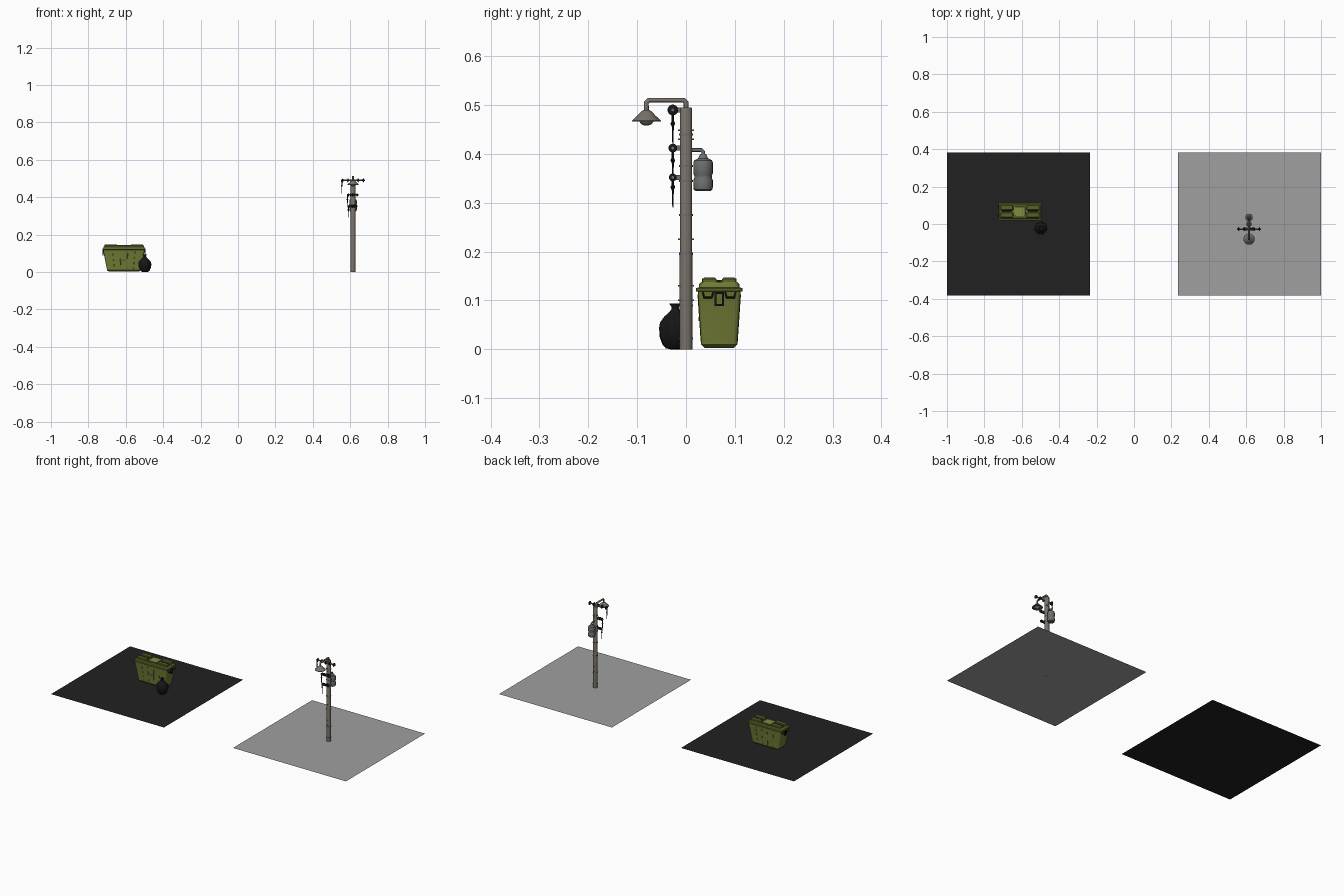
import bpy, bmesh, math
from mathutils import Vector

if "Cube" in bpy.data.objects:
    bpy.data.objects.remove(bpy.data.objects["Cube"])


def mat(name, r, g, b, a=1.0):
    m = bpy.data.materials.new(name)
    m.diffuse_color = (r, g, b, a)
    m.use_nodes = True
    m.node_tree.nodes["Principled BSDF"].inputs["Base Color"].default_value = m.diffuse_color
    return m


GREEN = mat("bin_green", 0.16, 0.19, 0.035)
DARK_GREEN = mat("lid_green", 0.10, 0.12, 0.022)
LIGHT_GREEN = mat("pad_green", 0.22, 0.26, 0.06)
BLACK = mat("black", 0.008, 0.008, 0.008)
ASPHALT = mat("asphalt", 0.015, 0.015, 0.015)
PAVING = mat("paving", 0.35, 0.35, 0.35, 0.7)
POLE = mat("pole_brown", 0.19, 0.165, 0.14)
METAL = mat("metal", 0.16, 0.16, 0.16)


def finish(name, bm, m, smooth=True):
    bmesh.ops.recalc_face_normals(bm, faces=bm.faces)
    me = bpy.data.meshes.new(name)
    bm.to_mesh(me)
    bm.free()
    ob = bpy.data.objects.new(name, me)
    bpy.context.collection.objects.link(ob)
    me.materials.append(m)
    if smooth:
        bpy.ops.object.select_all(action='DESELECT')
        ob.select_set(True)
        bpy.context.view_layer.objects.active = ob
        bpy.ops.object.shade_smooth_by_angle(angle=math.radians(35))
    return ob


def skin(name, rings, m, smooth=True):
    """Join closed rings of points and cap both ends."""
    bm = bmesh.new()
    vs = [[bm.verts.new(p) for p in r] for r in rings]
    n = len(vs[0])
    for a, b in zip(vs, vs[1:]):
        for i in range(n):
            bm.faces.new((a[i], a[(i + 1) % n], b[(i + 1) % n], b[i]))
    bm.faces.new(vs[0])
    bm.faces.new(vs[-1])
    return finish(name, bm, m, smooth)


def lathe(name, at, prof, m, n=16, axis='z', pleat=0.0):
    rings = []
    for r, h in prof:
        ring = []
        for i in range(n):
            t = 2 * math.pi * i / n
            k = r * (1 + pleat * math.cos(7 * t + 40 * h))
            p = Vector((k * math.cos(t), k * math.sin(t), h))
            if axis == 'x':
                p = Vector((p.z, p.x, p.y))
            ring.append(Vector(at) + p)
        rings.append(ring)
    return skin(name, rings, m)


def loft(name, at, sections, m, corner=0.008):
    """Rounded rectangles stacked in z: (half x, half y, z)."""
    rings = []
    for hx, hy, z in sections:
        ring = []
        for k, (sx, sy) in enumerate(((1, 1), (-1, 1), (-1, -1), (1, -1))):
            for j in range(4):
                t = math.pi / 2 * (k + j / 3)
                ring.append((at[0] + sx * (hx - corner) + corner * math.cos(t),
                             at[1] + sy * (hy - corner) + corner * math.sin(t), z))
        rings.append(ring)
    return skin(name, rings, m)


def box(name, c, s, m):
    bm = bmesh.new()
    bmesh.ops.create_cube(bm, size=1)
    for v in bm.verts:
        v.co = Vector(c) + Vector((v.co.x * s[0], v.co.y * s[1], v.co.z * s[2]))
    return finish(name, bm, m, False)


def tube(name, pts, r, m):
    cu = bpy.data.curves.new(name, 'CURVE')
    cu.dimensions = '3D'
    cu.bevel_depth = r
    cu.bevel_resolution = 2
    cu.use_fill_caps = True
    sp = cu.splines.new('POLY')
    sp.points.add(len(pts) - 1)
    for q, p in zip(sp.points, pts):
        q.co = (*p, 1)
    ob = bpy.data.objects.new(name, cu)
    bpy.context.collection.objects.link(ob)
    cu.materials.append(m)
    return ob


# Ground tiles
for name, x, m in (("asphalt_tile", -0.617, ASPHALT), ("paving_tile", 0.617, PAVING)):
    bm = bmesh.new()
    bmesh.ops.create_grid(bm, x_segments=1, y_segments=1, size=0.383)
    bmesh.ops.translate(bm, verts=bm.verts, vec=(x, 0, 0))
    finish(name, bm, m, False)

# Bin body, rim and lid
BX, BY = -0.61, 0.068
loft("bin_body", (BX, BY), [(0.082, 0.030, 0.003), (0.091, 0.037, 0.010), (0.091, 0.037, 0.014),
                            (0.109, 0.043, 0.105), (0.111, 0.044, 0.120)], GREEN)
loft("bin_rim", (BX, BY), [(0.112, 0.045, 0.118), (0.115, 0.048, 0.119), (0.115, 0.048, 0.125),
                           (0.111, 0.044, 0.126)], DARK_GREEN)
loft("bin_lid", (BX, BY), [(0.110, 0.042, 0.125), (0.109, 0.041, 0.134), (0.106, 0.037, 0.138)], GREEN)
for s in (-1, 1):
    # Raised lid frames with a slot
    for t in (-1, 1):
        loft("lid_ridge", (BX + s * 0.070, BY + t * 0.020),
             [(0.035, 0.015, 0.136), (0.034, 0.014, 0.144), (0.031, 0.011, 0.147)], DARK_GREEN, 0.004)
    box("lid_slot", (BX + s * 0.070, BY, 0.139), (0.055, 0.010, 0.004), BLACK)
    box("lid_hinge_strip", (BX, BY + s * 0.031, 0.140), (0.072, 0.009, 0.010), DARK_GREEN)
    # End handles and latch frame
    for t in (-1, 1):
        x0, x1 = BX + s * 0.108, BX + s * 0.114
        y = BY + t * 0.023
        tube("end_handle", [(x0, y - 0.011, 0.119), (x1, y - 0.008, 0.106),
                            (x1, y + 0.008, 0.106), (x0, y + 0.011, 0.119)], 0.002, BLACK)
    x = BX + s * 0.112
    for t in (-1, 1):
        box("latch_side", (x, BY + t * 0.008, 0.103), (0.006, 0.004, 0.028), BLACK)
    for z in (0.091, 0.115):
        box("latch_bar", (x, BY, z), (0.006, 0.018, 0.004), BLACK)
    # Upright ribs on the long sides
    for u in (-0.06, -0.02, 0.02, 0.06):
        tube("side_rib", [(BX + u * 0.85, BY + s * 0.0365, 0.016),
                          (BX + u, BY + s * 0.0430, 0.112)], 0.0015, GREEN)
loft("lid_pad", (BX, BY), [(0.029, 0.025, 0.136), (0.028, 0.024, 0.142)], LIGHT_GREEN, 0.004)
box("front_plate", (BX, BY - 0.041, 0.062), (0.024, 0.003, 0.008), DARK_GREEN)

# Tied rubbish bag
lathe("rubbish_bag", (-0.498, -0.022, 0),
      [(0.010, 0.0), (0.019, 0.002), (0.026, 0.010), (0.032, 0.026), (0.034, 0.042), (0.031, 0.055),
       (0.022, 0.067), (0.012, 0.076), (0.007, 0.083), (0.007, 0.086), (0.012, 0.094), (0.003, 0.090)],
      BLACK, 42, pleat=0.05)

# Pole with bands and steps
PX = 0.615
lathe("pole", (PX, 0, 0), [(0.0130, 0), (0.0125, 0.493), (0.0115, 0.495)], POLE, 20)
for z in (0.022, 0.09, 0.195, 0.275, 0.345, 0.375, 0.44):
    lathe("pole_band", (PX, 0, z), [(0.0130, -0.002), (0.0143, -0.002), (0.0143, 0.002), (0.0130, 0.002)], METAL, 20)
for z in (0.10, 0.13, 0.225, 0.43, 0.448):
    for s in (-1, 1):
        box("pole_step", (PX, s * 0.013, z), (0.006, 0.006, 0.003), METAL)

# Street lamp
LY = -0.081
tube("lamp_arm", [(PX, 0, 0.49), (PX, 0, 0.505), (PX, -0.005, 0.510), (PX, LY + 0.005, 0.510),
                  (PX, LY, 0.505), (PX, LY, 0.486)], 0.005, POLE)
lathe("lamp_shade", (PX, LY, 0), [(0.026, 0.469), (0.030, 0.466), (0.030, 0.468), (0.018, 0.479),
                                  (0.012, 0.486), (0.006, 0.490)], POLE, 24)
lathe("lamp_bulb", (PX, LY, 0), [(0.004, 0.458), (0.011, 0.461), (0.015, 0.467), (0.015, 0.472)], METAL)

# Transformer on its bracket
TY = 0.035
tube("transformer_bracket", [(PX, 0, 0.408), (PX, TY - 0.004, 0.408), (PX, TY, 0.404), (PX, TY, 0.385)], 0.004, METAL)
lathe("transformer", (PX, TY, 0),
      [(0.015, 0.324), (0.019, 0.327), (0.020, 0.332), (0.020, 0.346), (0.018, 0.351), (0.018, 0.356),
       (0.020, 0.360), (0.020, 0.382), (0.018, 0.387), (0.010, 0.391), (0.006, 0.400)], METAL, 20)

# Cross arms with disc insulators and hanging leads
AY = -0.027
for x0, x1, z, r, drop in ((0.552, 0.678, 0.490, 0.011, 0.420), (0.582, 0.645, 0.412, 0.009, 0.345),
                           (0.587, 0.640, 0.352, 0.008, 0.290)):
    tube("cross_arm", [(x0, AY, z), (x1, AY, z)], 0.004, METAL)
    box("arm_bracket", (PX, -0.018, z), (0.010, 0.016, 0.010), METAL)
    for i in range(5):
        x = x0 + 0.008 + i * (x1 - x0 - 0.016) / 4
        lathe("insulator", (x, AY, z), [(0.004, -0.004), (r, -0.0015), (r, 0.0015), (0.004, 0.004)], BLACK, 14, 'x')
    lathe("lead", (x0 + 0.003, AY, 0), [(0.0010, drop), (0.0020, drop + 0.03), (0.0032, z)], BLACK, 8)
    lathe("lead_clamp", (x0 + 0.003, AY, drop + 0.042), [(0.002, -0.006), (0.005, 0), (0.002, 0.006)], BLACK, 8)
